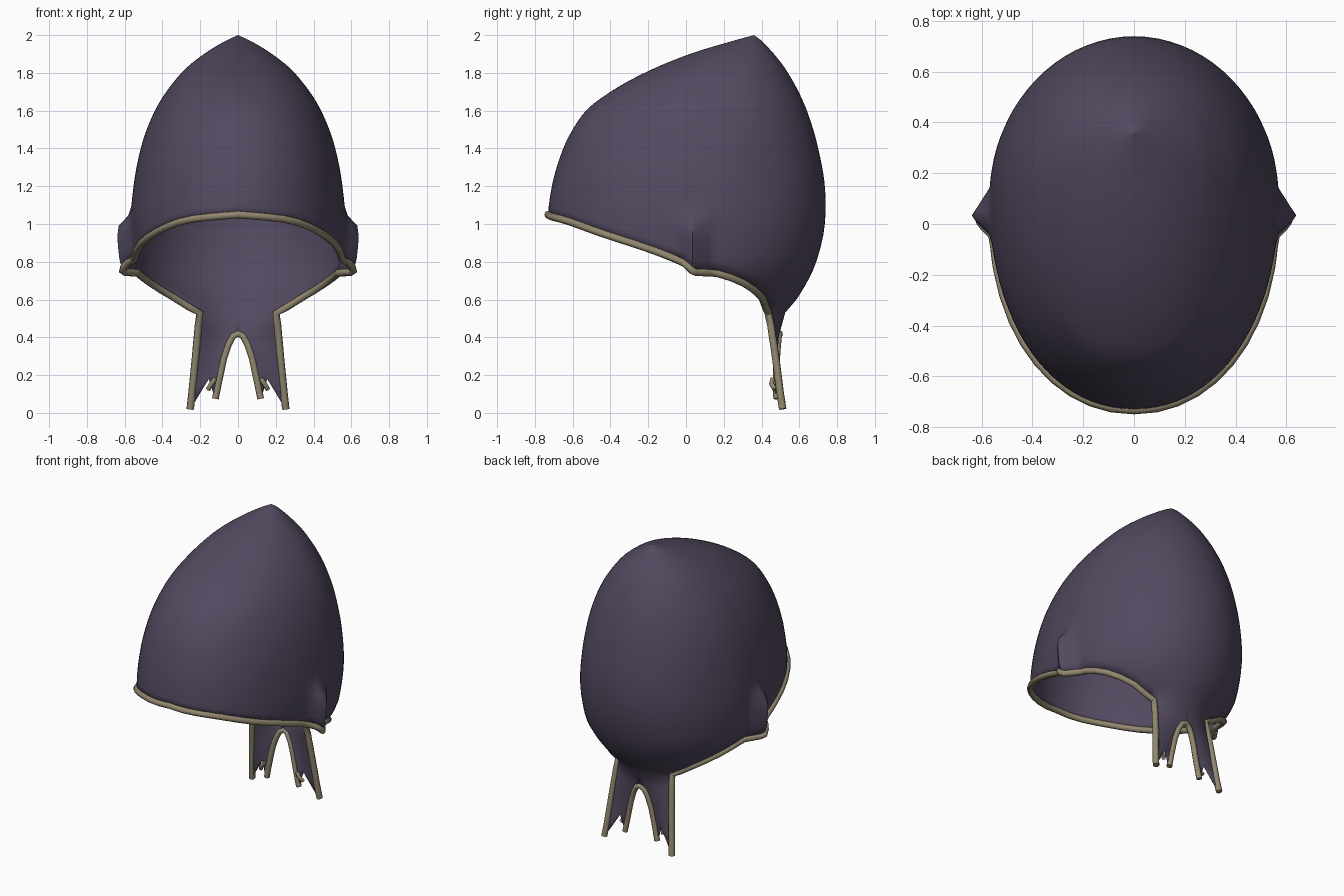
import bpy, bmesh, math

if "Cube" in bpy.data.objects:
    bpy.data.objects.remove(bpy.data.objects["Cube"])

# Colours
def material(name, rgb):
    m = bpy.data.materials.new(name)
    m.diffuse_color = (*rgb, 1)
    m.use_nodes = True
    m.node_tree.nodes["Principled BSDF"].inputs["Base Color"].default_value = m.diffuse_color
    return m

CLOTH = material("dusky purple cloth", (0.085, 0.066, 0.115))
TRIM = material("khaki trim", (0.29, 0.245, 0.16))


def smooth(pts, x):
    """Monotone cubic through the (x, y) points."""
    x = min(max(x, pts[0][0]), pts[-1][0])
    i = next(k for k in range(len(pts) - 1) if x <= pts[k + 1][0])
    d = [(b[1] - a[1]) / (b[0] - a[0]) for a, b in zip(pts, pts[1:])]

    def tan(k):
        if k == 0:
            return d[0]
        if k == len(d):
            return d[-1]
        p, q = d[k - 1], d[k]
        return 0 if p * q <= 0 else 2 * p * q / (p + q)
    (x0, y0), (x1, y1) = pts[i], pts[i + 1]
    h = x1 - x0
    t = (x - x0) / h
    return (y0 * (1 + 2 * t) * (1 - t) ** 2 + tan(i) * h * t * (1 - t) ** 2
            + y1 * t * t * (3 - 2 * t) + tan(i + 1) * h * t * t * (t - 1))


# Profiles by height: half width, front, back, widest position
WIDTH = [(.53, .33), (.6, .42), (.7, .51), (.8, .555), (1, .57), (1.2, .553), (1.4, .515),
         (1.6, .44), (1.8, .30), (1.9, .18), (1.97, .065), (2, 0)]
FRONT = [(.53, -.74), (1.05, -.73), (1.2, -.71), (1.4, -.65), (1.5, -.60), (1.6, -.53),
         (1.7, -.40), (1.8, -.22), (1.9, .02), (1.97, .25), (2, .36)]
BACK = [(.53, .525), (.6, .585), (.8, .69), (1, .735), (1.1, .74), (1.2, .735), (1.4, .70),
        (1.6, .64), (1.8, .54), (1.97, .40), (2, .36)]
MIDDLE = [(.53, .1), (1.2, .1), (1.6, .15), (1.9, .25), (2, .36)]
# Rim height by angle from the front, in degrees
RIM = [(0, 1.05), (25, 1.025), (53, .94), (83, .795), (87, .745), (95, .74), (109, .70),
       (130, .60), (142, .53), (180, .53)]
CORNER = 142


def cap_point(deg, z):
    a = math.radians(deg)
    s, c = math.sin(a), math.cos(a)
    w, mid = smooth(WIDTH, z), smooth(MIDDLE, z)
    reach = mid - smooth(FRONT, z) if c > 0 else smooth(BACK, z) - mid
    p = 0.95 if c > 0 else 1.0
    x = w * abs(s) ** p if deg < 180 else 0
    y = mid - math.copysign(reach * abs(c) ** p, c)
    # pointed ear fold
    side = (y + .05) / .08 if y < .03 else (.14 - y) / .11
    x += .075 * max(0, min(1, side)) * max(0, min(1, (1.06 - z) / .08))
    return (x, y, z)


U = 8
angles = ([i * 4 for i in range(19)] + [75, 78, 81, 83, 84.5, 86, 87, 88, 90, 92, 94, 97, 100]
          + list(range(104, 141, 4)) + [CORNER + i * (180 - CORNER) / U for i in range(U + 1)])
ROWS = 36


def add_grid(bm, cols):
    v = [[bm.verts.new(p) for p in col] for col in cols]
    for a, b in zip(v, v[1:]):
        for k in range(len(a) - 1):
            bm.faces.new((a[k], b[k], b[k + 1], a[k + 1]))


# Half of the cap
bm = bmesh.new()
dome = []
for deg in angles:
    z0 = smooth(RIM, deg)
    dome.append([cap_point(deg, z0 + (2 - z0) * (1 - (1 - k / ROWS) ** 1.8))
                 for k in range(ROWS + 1)])
add_grid(bm, dome)

# Half of the neck tails: outer and inner edges from top to bottom
OUTER = [(.205, .44, .53), (.21, .45, .46), (.214, .457, .41), (.219, .465, .36),
         (.225, .475, .29), (.234, .487, .20), (.243, .498, .11), (.253, .512, .02)]
INNER = [(0, .525, .53), (0, .495, .42), (.028, .49, .405), (.052, .485, .36),
         (.075, .48, .29), (.09, .478, .22), (.105, .478, .15), (.12, .48, .075)]
tails = []
for i in range(U + 1):
    u = i / U
    col = [cap_point(CORNER + u * (180 - CORNER), .53)]
    for k in range(1, len(OUTER)):
        p = [o + (n - o) * u for o, n in zip(OUTER[k], INNER[k])]
        p[1] += .02 * math.sin(math.pi * u) * (1 - k / 7)
        if k >= 6:  # notched hem
            p[2] += (k - 5) * .06 * max(0, 1 - abs(u - .75) / .25 if u > .75 else u / .75)
        col.append(tuple(p))
    tails.append(col[::-1])
add_grid(bm, tails)

bmesh.ops.remove_doubles(bm, verts=bm.verts, dist=0.0008)
mesh = bpy.data.meshes.new("cap_shell")
bm.to_mesh(mesh)
bm.free()
cap = bpy.data.objects.new("cap_shell", mesh)
bpy.context.collection.objects.link(cap)
mesh.materials.append(CLOTH)
mirror = cap.modifiers.new("mirror", "MIRROR")
mirror.merge_threshold = 0.001
shell = cap.modifiers.new("thickness", "SOLIDIFY")
shell.thickness = 0.01
shell.offset = -1


def shade(obj, deg):
    bpy.ops.object.select_all(action='DESELECT')
    obj.select_set(True)
    bpy.context.view_layer.objects.active = obj
    bpy.ops.object.shade_smooth_by_angle(angle=math.radians(deg))


shade(cap, 50)


# Rounded edging swept along a path
def piping(name, pts, radius):
    cu = bpy.data.curves.new(name, 'CURVE')
    cu.dimensions = '3D'
    cu.bevel_depth = radius
    cu.bevel_resolution = 2
    cu.use_fill_caps = True
    sp = cu.splines.new('POLY')
    sp.points.add(len(pts) - 1)
    for q, p in zip(sp.points, pts):
        q.co = (*p, 1)
    ob = bpy.data.objects.new(name, cu)
    bpy.context.collection.objects.link(ob)
    cu.materials.append(TRIM)
    bpy.ops.object.select_all(action='DESELECT')
    ob.select_set(True)
    bpy.context.view_layer.objects.active = ob
    bpy.ops.object.convert(target='MESH')
    shade(bpy.context.object, 50)


def both_sides(half):
    """Mirror a path that starts on the centre line."""
    return [(-x, y, z) for x, y, z in half[:0:-1]] + half


rim = [col[0] for deg, col in zip(angles, dome) if deg <= CORNER]
rim = [p for i, p in enumerate(rim) if i % 2 == 0 or 74 < angles[i] < 100]
piping("rim_trim", both_sides(rim + OUTER[1:]), .02)
piping("arch_trim", both_sides(INNER[1:]), .018)

# Small turned-up hem tabs on the tails
for s, side in ((1, "right"), (-1, "left")):
    piping("hem_tab_" + side, [(s * .122, .458, .18), (s * .14, .452, .155), (s * .158, .47, .125)], .013)
